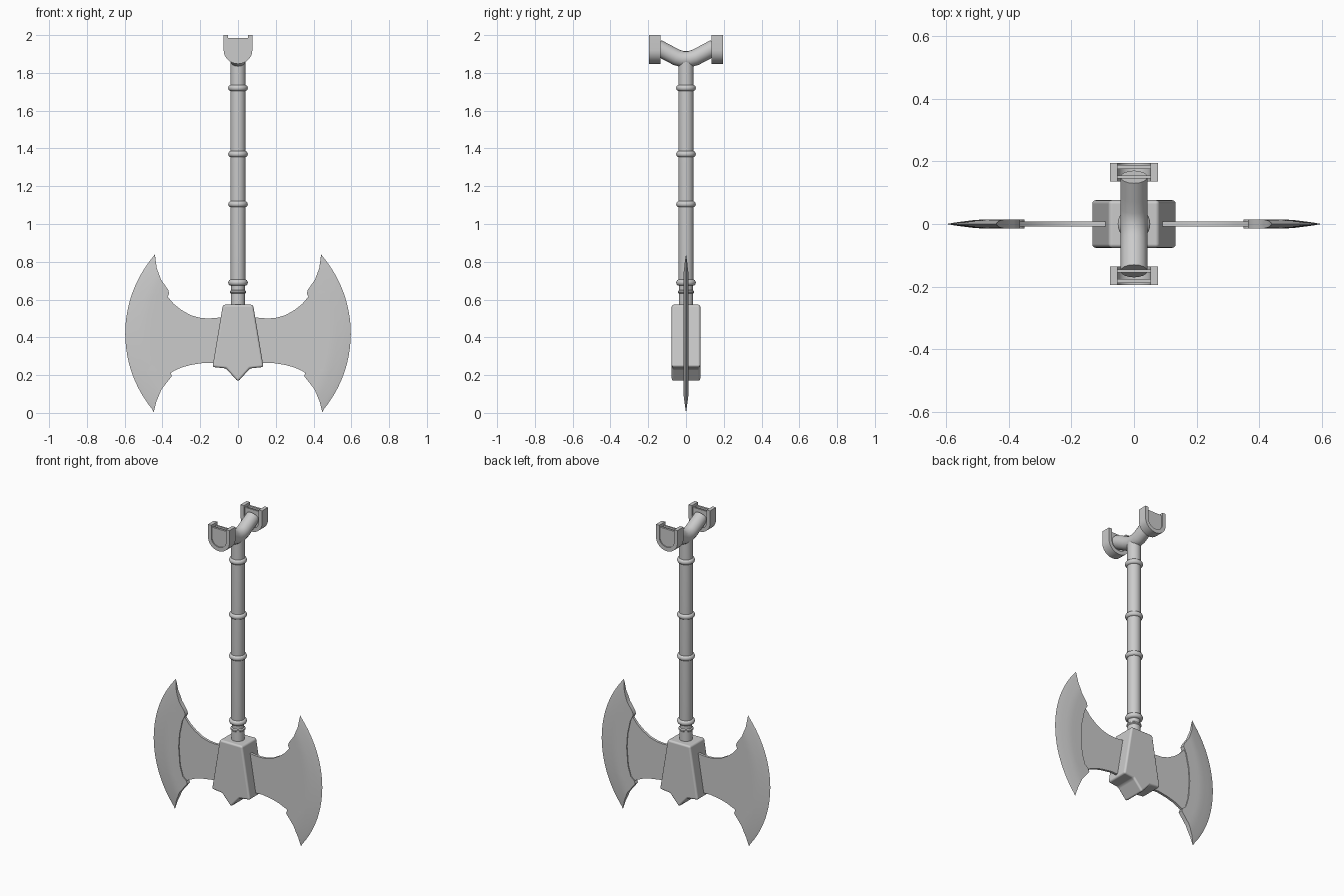
import bpy, bmesh, math

if "Cube" in bpy.data.objects:
    bpy.data.objects.remove(bpy.data.objects["Cube"])


def finish(name, bm, angle=35, bevel=0):
    bmesh.ops.remove_doubles(bm, verts=bm.verts, dist=0.0002)
    bmesh.ops.recalc_face_normals(bm, faces=bm.faces)
    me = bpy.data.meshes.new(name)
    bm.to_mesh(me)
    bm.free()
    ob = bpy.data.objects.new(name, me)
    bpy.context.collection.objects.link(ob)
    smooth(ob, angle)
    if bevel:
        mod = ob.modifiers.new("bevel", 'BEVEL')
        mod.width, mod.segments, mod.limit_method = bevel, 3, 'ANGLE'
        mod.harden_normals = True
    return ob


def smooth(ob, angle=35):
    bpy.ops.object.select_all(action='DESELECT')
    ob.select_set(True)
    bpy.context.view_layer.objects.active = ob
    bpy.ops.object.shade_smooth_by_angle(angle=math.radians(angle))


def prism(name, outline, y0, y1, bevel=0):
    """Extrude an x-z outline between y0 and y1."""
    bm = bmesh.new()
    a = [bm.verts.new((x, y0, z)) for x, z in outline]
    b = [bm.verts.new((x, y1, z)) for x, z in outline]
    bm.faces.new(a)
    bm.faces.new(b[::-1])
    for i in range(len(a)):
        j = (i + 1) % len(a)
        bm.faces.new((a[i], a[j], b[j], b[i]))
    return finish(name, bm, 35, bevel)


def lathe(name, profile, n=32):
    bm = bmesh.new()
    vs = [bm.verts.new((r, 0, z)) for r, z in profile]
    es = [bm.edges.new(p) for p in zip(vs, vs[1:])]
    bmesh.ops.spin(bm, geom=vs + es, cent=(0, 0, 0), axis=(0, 0, 1),
                   angle=math.tau, steps=n)
    return finish(name, bm)


# Shaft with a stepped neck
lathe("shaft", [(0, .56), (.038, .56), (.038, .632), (.043, .637), (.043, .645),
                (.036, .65), (.036, .67), (.04, .70), (.04, 1.87), (0, 1.87)])

# Grip rings
for z in (.69, 1.105, 1.37, 1.72):
    ring = [(.036, z - .017)]
    ring += [(.038 + .014 * math.cos(a), z + .016 * math.sin(a))
             for a in [math.pi * (i / 8 - .5) for i in range(9)]]
    ring += [(.036, z + .017), (.036, z - .017)]
    lathe("grip_ring", ring)

# Forked tube on top
cu = bpy.data.curves.new("fork_tube", 'CURVE')
cu.dimensions = '3D'
cu.bevel_depth, cu.bevel_resolution, cu.use_fill_caps = .043, 6, True
sp = cu.splines.new('POLY')
path = [(-.15, 1.935), (-.09, 1.903), (-.05, 1.882), (-.02, 1.873),
        (.02, 1.873), (.05, 1.882), (.09, 1.903), (.15, 1.935)]
sp.points.add(len(path) - 1)
for p, (y, z) in zip(sp.points, path):
    p.co = (0, y, z, 1)
fork = bpy.data.objects.new("fork_tube", cu)
bpy.context.collection.objects.link(fork)
bpy.ops.object.select_all(action='DESELECT')
fork.select_set(True)
bpy.context.view_layer.objects.active = fork
bpy.ops.object.convert(target='MESH')
smooth(bpy.context.object)


# U-shaped end brackets, open at the top, with recessed plates
def d_shape(hw, drop, top):
    arc = [math.pi * i / 16 for i in range(17)]
    return ([(-hw, top)] +
            [(-hw * math.cos(a), 1.92 - drop * math.sin(a)) for a in arc] +
            [(hw, top)])


outer, inner = d_shape(.076, .072, 2), d_shape(.052, .047, 2)
for s in (-1, 1):
    prism("bracket_wall", outer + inner[::-1], s * .135, s * .195)
    plate = d_shape(.053, .048, 1.985)
    prism("bracket_outer_plate", plate, s * .175, s * .188)
    prism("bracket_inner_plate", plate, s * .145, s * .155)

# Head block with a pointed base
prism("head_block", [(-.08, .573), (.08, .573), (.135, .243), (.063, .235), (0, .165),
                     (-.063, .235), (-.135, .243)], -.076, .076, .012)

# Thin webs joining blades to the block
web = [(.05, .512), (.12, .502), (.16, .5), (.2, .503), (.25, .517), (.3, .545),
       (.34, .577), (.37, .612), (.42, .6), (.44, .415), (.42, .25), (.365, .206),
       (.34, .222), (.3, .24), (.25, .254), (.18, .265), (.05, .262)]

# Thick crescent blades: inner edge is drawn, outer edge is a circular arc
inner_edge = [(.44, .838), (.43, .765), (.407, .705), (.37, .652), (.364, .632),
              (.385, .59), (.405, .5), (.411, .415), (.402, .3), (.382, .235),
              (.358, .215), (.35, .195), (.405, .125), (.432, .06), (.446, .005)]
rows = []
for (x0, z0), (x1, z1) in zip(inner_edge, inner_edge[1:]):
    rows += [(x0 + (x1 - x0) * k / 3, z0 + (z1 - z0) * k / 3) for k in range(3)]
rows.append(inner_edge[-1])
COLS = 8

for s in (-1, 1):
    prism("blade_web", [(s * x, z) for x, z in web], -.008, .008)
    bm = bmesh.new()
    grids = []
    for side in (-1, 1):
        grid = []
        for x, z in rows:
            w = max(math.sqrt(.633 ** 2 - (z - .42) ** 2) - .036 - x, .001)
            line = []
            for c in range(COLS + 1):
                d = w * (1 - c / COLS)
                h = .014 * min(1, d / .1) ** .8
                line.append(bm.verts.new((s * (x + w - d), side * h, z)))
            grid.append(line)
        grids.append(grid)
        for a, b in zip(grid, grid[1:]):
            for c in range(COLS):
                bm.faces.new((a[c], a[c + 1], b[c + 1], b[c]))
    f, g = grids
    for i in range(len(rows) - 1):
        bm.faces.new((f[i][0], f[i + 1][0], g[i + 1][0], g[i][0]))
    for i in (0, -1):
        for c in range(COLS):
            bm.faces.new((f[i][c], f[i][c + 1], g[i][c + 1], g[i][c]))
    finish("crescent_blade", bm, 30)
